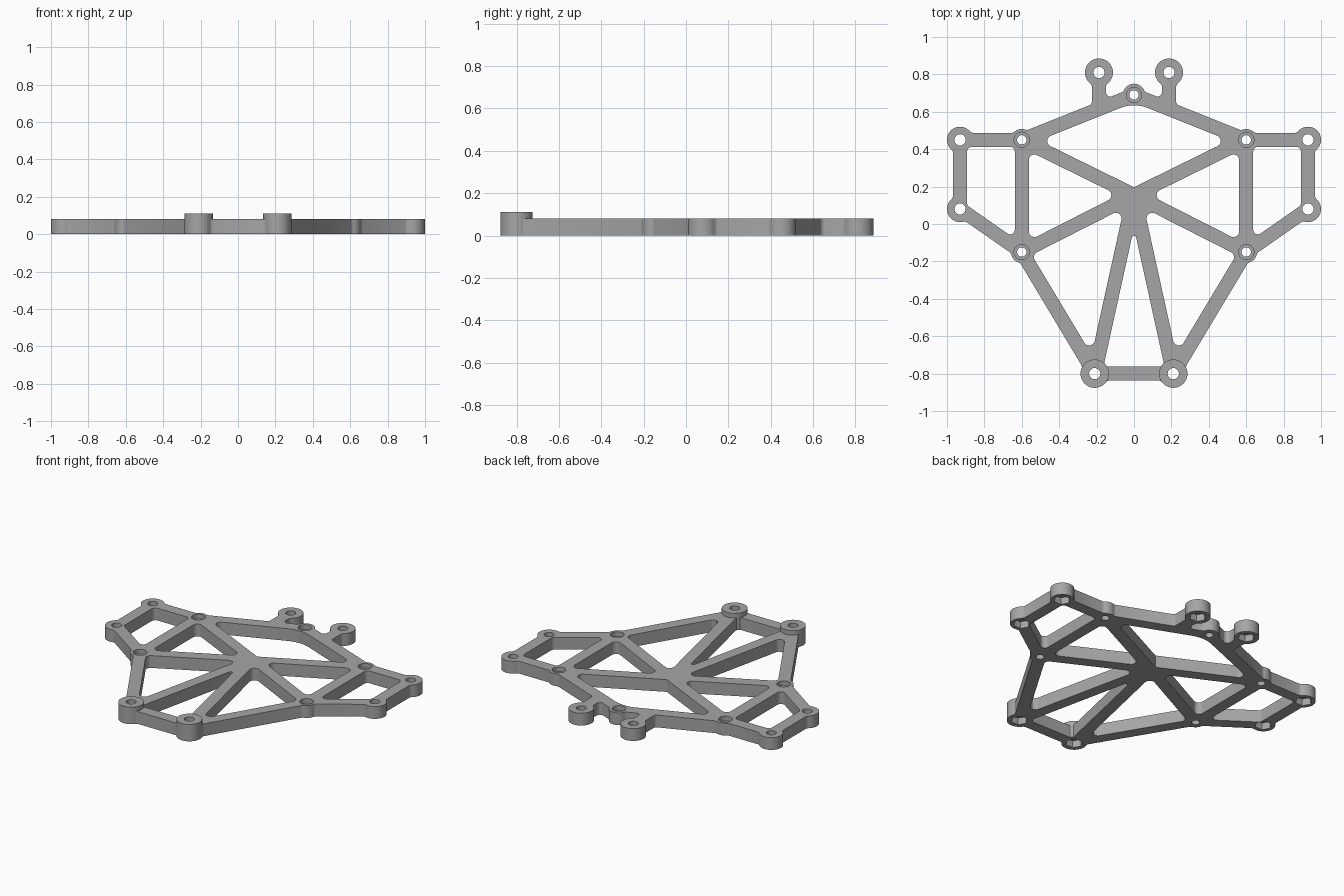
import bpy, bmesh, math
from mathutils import Vector

if "Cube" in bpy.data.objects:
    bpy.data.objects.remove(bpy.data.objects["Cube"])

HALF = 0.0375      # half width of every bar
THICK = 0.08       # plate thickness
BOSS_TOP = 0.11    # top of the raised front bosses

grey = bpy.data.materials.new("plain_grey")
grey.use_nodes = True
grey.diffuse_color = (0.38, 0.38, 0.38, 1)
grey.node_tree.nodes["Principled BSDF"].inputs["Base Color"].default_value = (0.38, 0.38, 0.38, 1)


def prisms(name, outlines, z0, z1):
    """One object holding an upright solid for each closed outline."""
    bm = bmesh.new()
    for pts in outlines:
        low = [bm.verts.new((p[0], p[1], z0)) for p in pts]
        high = [bm.verts.new((p[0], p[1], z1)) for p in pts]
        bm.faces.new(low[::-1])
        bm.faces.new(high)
        for i in range(len(pts)):
            bm.faces.new((low[i - 1], low[i], high[i], high[i - 1]))
    bmesh.ops.recalc_face_normals(bm, faces=bm.faces)
    mesh = bpy.data.meshes.new(name)
    bm.to_mesh(mesh)
    bm.free()
    mesh.materials.append(grey)
    ob = bpy.data.objects.new(name, mesh)
    bpy.context.collection.objects.link(ob)
    return ob


def circle(c, r, n=48):
    return [(c[0] + r * math.cos(math.tau * i / n),
             c[1] + r * math.sin(math.tau * i / n)) for i in range(n)]


def inset(pts, d):
    """Move each side of a counter-clockwise outline inward by d."""
    pts = [Vector(p) for p in pts]
    out = []
    for i, v in enumerate(pts):
        a = (v - pts[i - 1]).normalized()
        b = (pts[(i + 1) % len(pts)] - v).normalized()
        na, nb = Vector((-a.y, a.x)), Vector((-b.y, b.x))
        out.append(v + (na + nb) * d / (1 + na.dot(nb)))
    return out


def rounded(pts, radii, steps=8):
    """Replace each corner by an arc."""
    pts = [Vector(p) for p in pts]
    out = []
    for i, v in enumerate(pts):
        a, b = pts[i - 1] - v, pts[(i + 1) % len(pts)] - v
        half = a.angle(b) / 2
        t = min(radii[i] / math.tan(half), 0.45 * min(a.length, b.length))
        r = t * math.tan(half)
        a.normalize()
        b.normalize()
        c = v + (a + b).normalized() * r / math.sin(half)
        p, q = v + a * t - c, v + b * t - c
        out += [c + p.lerp(q, k / steps).normalized() * r for k in range(steps + 1)]
    return out


def collar(c, toward, R, f=0.03, w=HALF - 0.0005, steps=6):
    """Filleted neck between a round pad and a bar."""
    c = Vector(c)
    d = (Vector(toward) - c).normalized()
    n = Vector((-d.y, d.x))
    s = math.sqrt((R + f) ** 2 - (w + f) ** 2)
    end = math.atan2(w + f, s)
    side = []
    for k in range(steps + 1):
        ang = math.pi + end + (math.pi / 2 - end) * k / steps
        side.append((s + f * math.cos(ang), w + f + f * math.sin(ang)))
    loop = side + [(x, -y) for x, y in reversed(side)]
    return [c + d * x + n * y for x, y in loop]


def boolean(target, tool, op):
    mod = target.modifiers.new("join", "BOOLEAN")
    mod.operation, mod.solver, mod.object = op, "MANIFOLD", tool
    bpy.context.view_layer.objects.active = target
    bpy.ops.object.modifier_apply(modifier=mod.name)
    bpy.data.objects.remove(tool)


def flip(p):
    return (-p[0], p[1])


def both(shapes):
    """The given outlines and their mirror images."""
    return shapes + [[flip(p) for p in s] for s in shapes]


# Joints of the left half of the frame
back, hub = (0, 0.69), (0, 0.155)
upper, lower = (0.6, 0.45), (0.6, -0.15)
ear_back, ear_front = (0.93, 0.45), (0.93, 0.08)
foot, nub = (0.21, -0.8), (0.1875, 0.81)

# Solid plate
half = [foot, lower, ear_front, ear_back, upper, back]
outline = half + [flip(p) for p in reversed(half[:-1])]
frame = prisms("mounting_frame", [inset(outline, -HALF)], 0, THICK)

# Round pads, the two back stalks, and filleted necks
pads = [(upper, 0.058, [back, ear_back]), (lower, 0.058, [ear_front, foot]),
        (ear_back, 0.07, [upper, ear_front]), (ear_front, 0.07, [ear_back, lower]),
        (foot, 0.075, [lower, flip(foot)]), (nub, 0.075, [(nub[0], 0)])]
stalk = [(0.15, 0.81), (0.15, 0.669), (0.07, 0.701), (0.07, 0.66),
         (0.3, 0.575), (0.3, 0.609), (0.225, 0.639), (0.225, 0.81)]
stalk_radii = [0.005, 0.025, 0.005, 0.005, 0.005, 0.005, 0.025, 0.005]
discs = both([circle(c, R) for c, R, links in pads]) + [circle(back, 0.06)]
necks = both([collar(c, l, R) for c, R, links in pads for l in links]
             + [collar(back, upper, 0.06)])
for shapes in (both([rounded(stalk, stalk_radii)]), discs, necks):
    boolean(frame, prisms("pads", shapes, 0, THICK), "UNION")

# Windows between the bars
side_windows = [([upper, hub, lower], 0.03),
                ([ear_back, upper, lower, ear_front], 0.025),
                ([lower, hub, foot], 0.03)]
windows = both([rounded(inset(pts, HALF), [r] * len(pts)) for pts, r in side_windows])
windows.append(rounded(inset([back, flip(upper), hub, upper], HALF), [0.2, 0.03, 0.005, 0.03]))
windows.append(rounded(inset([hub, flip(foot), foot], HALF), [0.012, 0.02, 0.02]))
boolean(frame, prisms("windows", windows, -0.05, 0.2), "DIFFERENCE")

# Raised front bosses
boolean(frame, prisms("bosses", both([circle(foot, 0.076)]), 0, BOSS_TOP), "UNION")

# Screw holes counterbored from above, bolt holes with hexagonal nut pockets below
screws = [back, upper, lower, flip(upper), flip(lower)]
bolts = [m for p in (ear_back, ear_front, foot, nub) for m in (p, flip(p))]
holes = [circle(c, 0.025, 32) for c in screws] + [circle(c, 0.03, 32) for c in bolts]
boolean(frame, prisms("holes", holes, -0.05, 0.2), "DIFFERENCE")
boolean(frame, prisms("counterbores", [circle(c, 0.041, 32) for c in screws], 0.05, 0.2), "DIFFERENCE")
boolean(frame, prisms("nut_pockets", [circle(c, 0.051, 6) for c in bolts], -0.05, 0.045), "DIFFERENCE")

# Smooth round walls, crisp edges
bpy.ops.object.select_all(action="DESELECT")
frame.select_set(True)
bpy.context.view_layer.objects.active = frame
bpy.ops.object.shade_smooth_by_angle(angle=math.radians(30))
